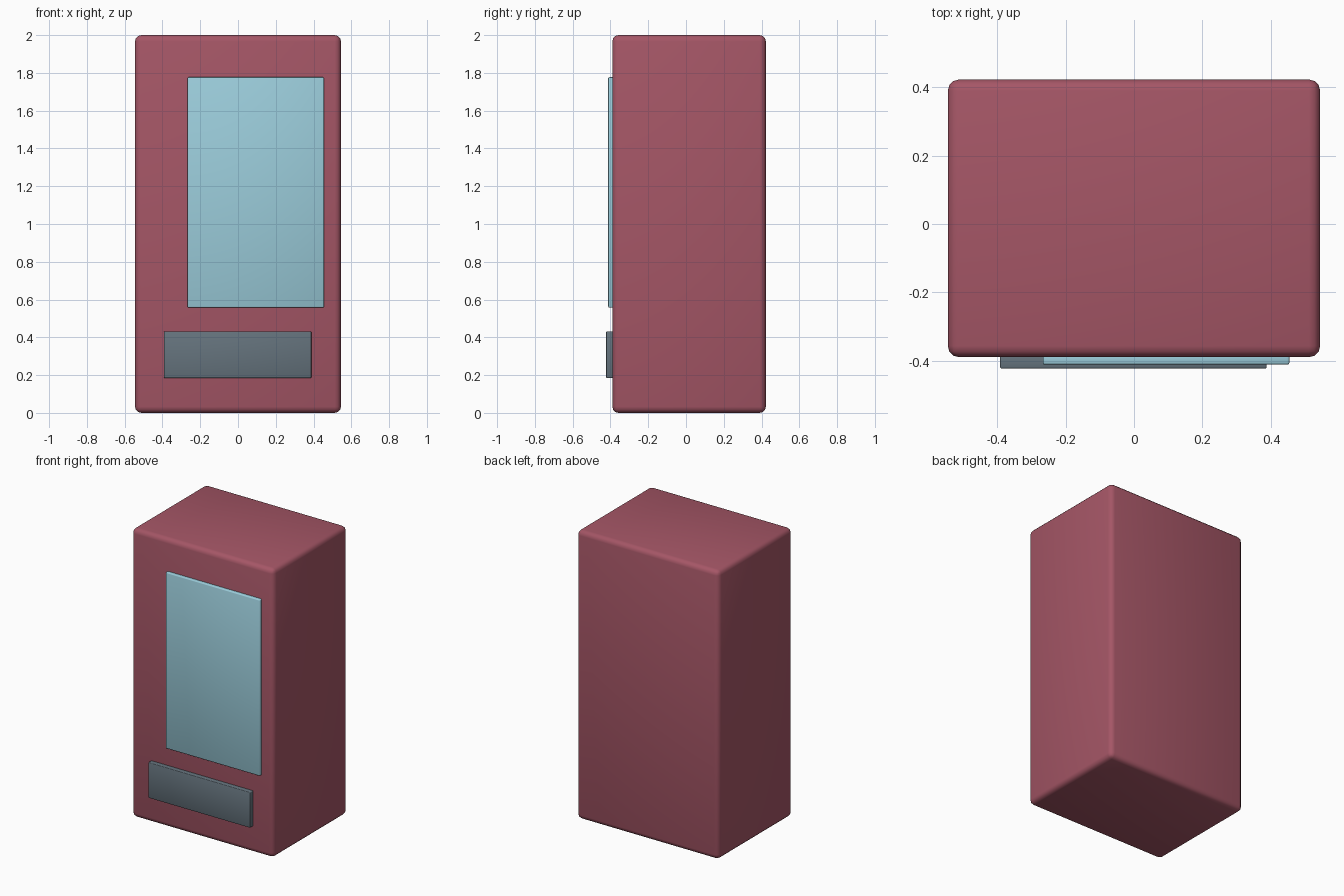
import bpy
from mathutils import Vector

default = bpy.data.objects.get("Cube")
if default:
    bpy.data.objects.remove(default, do_unlink=True)


def material(name, rgb):
    mat = bpy.data.materials.new(name)
    mat.use_nodes = True
    mat.diffuse_color = (*rgb, 1)
    mat.node_tree.nodes["Principled BSDF"].inputs["Base Color"].default_value = (*rgb, 1)
    return mat


def rounded_box(name, low, high, radius, segments, mat):
    """Box between two corners with softened edges and smooth shading."""
    low, high = Vector(low), Vector(high)
    bpy.ops.mesh.primitive_cube_add(size=1, location=(low + high) / 2)
    box = bpy.context.object
    box.name = name
    box.scale = high - low
    bpy.ops.object.transform_apply(location=False, rotation=False, scale=True)
    box.data.materials.append(mat)
    bevel = box.modifiers.new("soft_edges", "BEVEL")
    bevel.width = radius
    bevel.segments = segments
    bpy.ops.object.shade_smooth()
    return box


red = material("dusty red", (0.376, 0.093, 0.133))
blue = material("pale blue glass", (0.33, 0.61, 0.71))
grey = material("slate grey", (0.13, 0.172, 0.205))

# Cabinet
rounded_box("cabinet", (-0.545, -0.39, 0), (0.545, 0.423, 2), 0.033, 3, red)

# Display window, set toward the left side
rounded_box("display_window", (-0.267, -0.412, 0.557), (0.455, -0.38, 1.777), 0.006, 2, blue)

# Collection tray cover
rounded_box("tray_cover", (-0.392, -0.423, 0.185), (0.388, -0.38, 0.431), 0.004, 2, grey)
